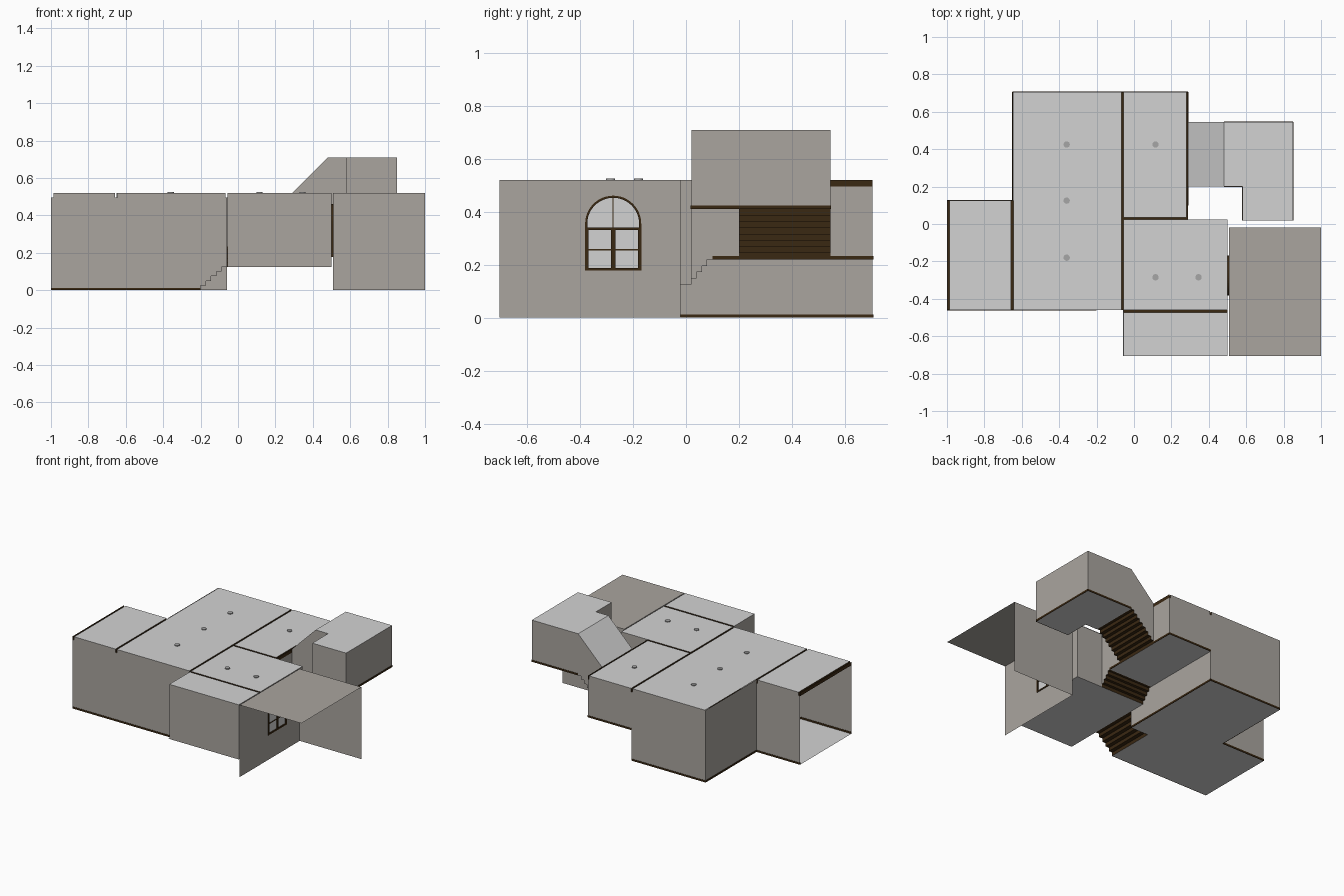
import bpy, bmesh, math

if "Cube" in bpy.data.objects:
    bpy.data.objects.remove(bpy.data.objects["Cube"])


def material(name, rgb):
    m = bpy.data.materials.new(name)
    m.diffuse_color = (*rgb, 1)
    m.use_nodes = True
    m.node_tree.nodes["Principled BSDF"].inputs["Base Color"].default_value = m.diffuse_color
    return m


WALL = material("warm grey wall", (0.40, 0.375, 0.345))
PALE = material("pale grey", (0.65, 0.65, 0.65))
WOOD = material("dark brown wood", (0.042, 0.021, 0.006))
LAMP = material("mid grey lamp", (0.38, 0.38, 0.38))


def sheet(name, mat, polys):
    """One object made from flat polygons."""
    bm = bmesh.new()
    for p in polys:
        bm.faces.new([bm.verts.new(v) for v in p])
    bmesh.ops.remove_doubles(bm, verts=bm.verts, dist=1e-5)
    me = bpy.data.meshes.new(name)
    bm.to_mesh(me)
    bm.free()
    me.materials.append(mat)
    ob = bpy.data.objects.new(name, me)
    bpy.context.collection.objects.link(ob)
    return ob


def box(x0, x1, y0, y1, z0, z1):
    return [flat(z0, x0, x1, y0, y1), flat(z1, x0, x1, y0, y1),
            wx(x0, rect(y0, y1, z0, z1)), wx(x1, rect(y0, y1, z0, z1)),
            wy(y0, rect(x0, x1, z0, z1)), wy(y1, rect(x0, x1, z0, z1))]


def rect(a, b, z0, z1):
    return [(a, z0), (b, z0), (b, z1), (a, z1)]


def wx(x, pts):
    return [(x, u, z) for u, z in pts]


def wy(y, pts):
    return [(u, y, z) for u, z in pts]


def flat(z, x0, x1, y0, y1):
    return [(x0, y0, z), (x1, y0, z), (x1, y1, z), (x0, y1, z)]


def steps(u0, u1, z0, z1, n):
    """Stepped profile, riser first."""
    pts = [(u0, z0)]
    for i in range(n):
        z = z0 + (z1 - z0) * (i + 1) / n
        pts += [(u0 + (u1 - u0) * i / n, z), (u0 + (u1 - u0) * (i + 1) / n, z)]
    return pts


T, S = 0.52, 0.495          # ceiling height, beam underside
F1, F2, F3, TT = 0.125, 0.22, 0.41, 0.71   # raised floors, tower top
Y0, Y1 = -0.705, 0.705
st1 = steps(-0.2, -0.06, 0, F1, 5)
st2 = steps(0.02, 0.1, F1, F2, 4)
st3 = steps(0.29, 0.48, F2, F3, 8)

# Floors
sheet("hall_floor", PALE, [flat(0, -1, -0.65, -0.46, 0.125), flat(0, -0.65, -0.2, -0.46, Y1),
                           flat(0, -0.2, -0.06, -0.1, Y1)])
sheet("middle_floor", PALE, [flat(F1, -0.06, 0.5, Y0, 0.02)])
sheet("upper_floor", PALE, [flat(F2, -0.06, 0.29, 0.1, Y1)])
sheet("tower_floor", PALE, [flat(F3, 0.48, 0.85, 0.2, 0.545), flat(F3, 0.58, 0.85, 0.02, 0.2)])

# Ceilings, leaving gaps for the beams
sheet("ceilings", PALE, [flat(T, -0.987, -0.657, -0.46, 0.125), flat(T, -0.645, -0.067, -0.46, Y1),
                         flat(T, -0.055, 0.28, 0.036, Y1), flat(T, -0.055, 0.5, -0.46, 0.024),
                         flat(T, -0.055, 0.5, Y0, -0.472)])
sheet("tower_ceiling", PALE, [flat(TT, 0.48, 0.85, 0.2, 0.545), flat(TT, 0.58, 0.85, 0.02, 0.2),
                              [(0.29, 0.2, T), (0.48, 0.2, TT), (0.48, 0.545, TT), (0.29, 0.545, T)]])

# Hall walls; the front one follows the stairs
notch = [(-0.987, T), (-0.987, S), (-1, S)]
gap = [(-0.645, T), (-0.645, S), (-0.657, S), (-0.657, T)]
sheet("hall_walls", WALL, [
    wy(-0.46, [(-1, 0)] + st1 + [(-0.06, S), (-0.067, S), (-0.067, T)] + gap + notch),
    wy(0.125, [(-1, 0), (-0.65, 0), (-0.65, S), (-0.657, S), (-0.657, T)] + notch),
    wx(-0.65, rect(0.125, Y1, 0, T)),
    wy(Y1, [(-0.65, 0), (-0.06, 0), (-0.06, S), (-0.067, S), (-0.067, T), (-0.65, T)]),
    wx(-0.06, rect(0.02, Y1, 0, F2)), wx(-0.06, rect(-0.1, 0.02, 0, F1)),
    wy(-0.1, st1 + [(-0.06, 0)])])

# Upper room walls
sheet("upper_walls", WALL, [
    wy(Y1, [(-0.06, F2), (0.29, F2), (0.29, S), (0.28, S), (0.28, T), (-0.055, T), (-0.055, S), (-0.06, S)]),
    wx(0.29, st2 + [(0.2, F2), (0.2, S), (0.02, S)]),
    wx(0.29, rect(0.545, Y1, F2, S))])

# Middle room walls
sheet("middle_walls", WALL, [wy(0.02, rect(0.29, 0.5, F1, T)), wy(Y0, rect(-0.055, 0.5, F1, T)),
                             wx(-0.055, rect(Y0, -0.46, F1, T))])

# Tower walls, stepped below and sloped above the stair
sheet("tower_walls", WALL, [
    wy(0.2, st3 + [(0.58, F3), (0.58, TT), (0.48, TT), (0.29, T)]),
    wy(0.545, st3 + [(0.85, F3), (0.85, TT), (0.48, TT), (0.29, T)]),
    wx(0.85, rect(0.02, 0.545, F3, TT)), wx(0.58, rect(0.02, 0.2, F3, TT)),
    wy(0.02, rect(0.58, 0.85, F3, TT))])

# Window walls with an arched hole, and the open porch
YC, R, ZB, ZS = -0.275, 0.106, 0.178, 0.355


def arch(r, inset=0.0, n=24):
    """Window outline, from bottom left over the arch to bottom right."""
    arc = [(YC - r * math.cos(math.pi * i / n), ZS + r * math.sin(math.pi * i / n)) for i in range(n + 1)]
    return [(YC - r, ZB + inset)] + arc + [(YC + r, ZB + inset)]


def window_wall(x, ya, yb, z0):
    a = arch(R)
    h = len(a) // 2
    left = [(ya, z0), (YC, z0), (YC, ZB)] + a[:h + 1] + [(YC, T), (ya, T)]
    right = [(yb, z0), (YC, z0), (YC, ZB)] + a[:h - 1:-1] + [(YC, T), (yb, T)]
    return [wx(x, left), wx(x, right)]


sheet("inner_window_wall", WALL, window_wall(0.5, Y0, 0.02, F1))
sheet("porch", WALL, window_wall(0.507, Y0, -0.02, 0)
      + [flat(T, 0.507, 1, Y0, -0.02), wy(-0.02, rect(0.507, 1, 0, T))])

# Window frame, bars and glass
outer, inner = arch(R), arch(R - 0.008, 0.01)
outer.append(outer[0])
inner.append(inner[0])
xa, xb = 0.497, 0.511
ring = []
for i in range(len(outer) - 1):
    o, p, q, r = outer[i], outer[i + 1], inner[i + 1], inner[i]
    ring += [wx(xa, [o, p, q, r]), wx(xb, [o, p, q, r])]
    for a, b in ((o, p), (r, q)):
        ring.append([(xa, *a), (xb, *a), (xb, *b), (xa, *b)])
sheet("window_frame", WOOD, ring)
bars = box(xa, xb, YC - 0.008, YC + 0.008, ZB, 0.34)
bars += box(xa, xb, YC - R, YC + R, 0.331, 0.341)
bars += box(0.5, 0.508, YC - R, YC + R, 0.254, 0.259)
bars += box(0.5, 0.508, YC - 0.002, YC + 0.002, 0.34, ZS + R)
for s in (-1, 1):
    y = YC + s * (R - 0.008)
    bars += box(xa, xb, y - 0.004, y + 0.004, ZB, 0.34)
sheet("window_bars", WOOD, bars)
sheet("window_glass", PALE, [wx(0.504, arch(R - 0.004))])


# Stairs
def stair(name, prof, a, b, along_x):
    polys = []
    for (u, z), (v, w) in zip(prof, prof[1:]):
        if along_x:
            polys.append([(u, a, z), (v, a, w), (v, b, w), (u, b, z)])
        else:
            polys.append([(a, u, z), (a, v, w), (b, v, w), (b, u, z)])
    sheet(name, WOOD, polys)


stair("lower_stair", st1, -0.46, -0.1, True)
stair("middle_stair", st2, -0.06, 0.29, False)
stair("tower_stair", st3, 0.2, 0.545, True)

# Ceiling beams: shallow channels dropped between the rooms
for i, (x0, x1, y0, y1) in enumerate([
        (-1, -0.987, -0.46, 0.125), (-0.657, -0.645, -0.46, 0.125), (-0.067, -0.055, -0.46, Y1),
        (0.28, 0.29, 0.024, Y1), (-0.055, 0.28, 0.024, 0.036), (-0.055, 0.5, -0.472, -0.46)]):
    polys = [flat(S, x0, x1, y0, y1)]
    if y1 - y0 > x1 - x0:
        polys += [wx(x, rect(y0, y1, S, T)) for x in (x0, x1)]
    else:
        polys += [wy(y, rect(x0, x1, S, T)) for y in (y0, y1)]
    sheet("ceiling_beam_%d" % i, WOOD, polys)

# Baseboards straddling the walls: x0, y0, x1, y1, floor height
runs = [(-1, -0.46, -0.2, -0.46, 0), (-1, 0.125, -0.65, 0.125, 0), (-0.65, 0.125, -0.65, Y1, 0),
        (-0.65, Y1, -0.06, Y1, 0), (-0.06, -0.1, -0.06, Y1, 0),
        (-0.06, Y1, 0.29, Y1, F2), (0.29, 0.1, 0.29, 0.2, F2), (0.29, 0.545, 0.29, Y1, F2),
        (0.48, 0.545, 0.85, 0.545, F3), (0.85, 0.02, 0.85, 0.545, F3), (0.58, 0.02, 0.85, 0.02, F3),
        (0.58, 0.02, 0.58, 0.2, F3), (0.48, 0.2, 0.58, 0.2, F3)]
boards = []
for x0, y0, x1, y1, z in runs:
    e = 0.0025
    dx, dy = (e, 0) if x0 == x1 else (0, e)
    boards += box(x0 - dx, x1 + dx, y0 - dy, y1 + dy, z, z + 0.013)
sheet("baseboards", WOOD, boards)

# Ceiling lamps
for i, (x, y) in enumerate([(-0.36, 0.425), (-0.36, 0.125), (-0.36, -0.18),
                            (0.115, 0.425), (0.115, -0.285), (0.345, -0.285)]):
    bpy.ops.mesh.primitive_cylinder_add(vertices=20, radius=0.017, depth=0.012, location=(x, y, T))
    ob = bpy.context.object
    ob.name = "ceiling_lamp_%d" % i
    ob.data.materials.append(LAMP)
    bpy.ops.object.shade_smooth_by_angle()
